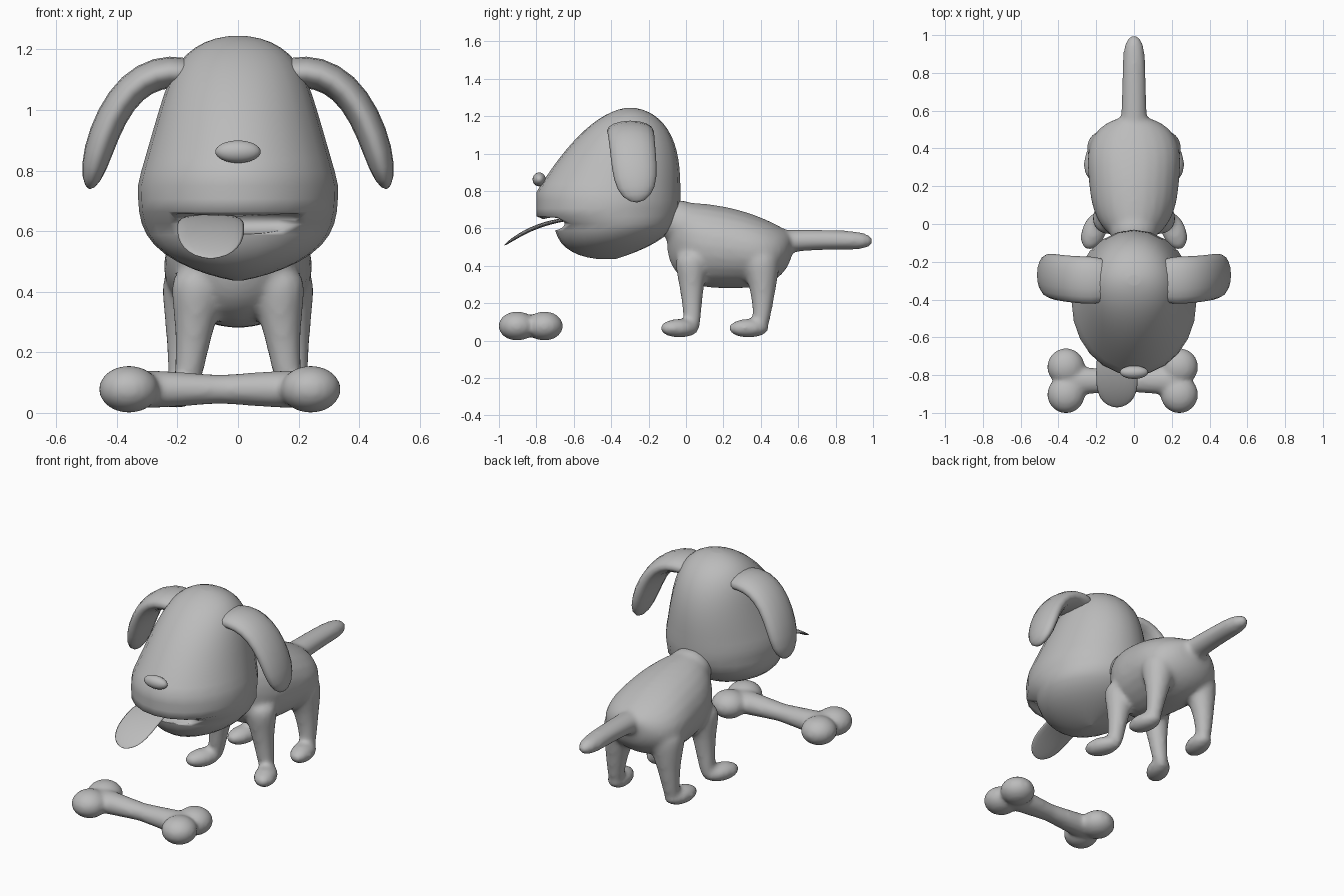
import bpy, bmesh, math
from mathutils import Vector, Matrix

cube = bpy.data.objects.get("Cube")
if cube:
    bpy.data.objects.remove(cube)

GREY = (.5, .5, .5, 1)
mat = bpy.data.materials.new("plain grey")
mat.use_nodes = True
mat.diffuse_color = GREY
mat.node_tree.nodes["Principled BSDF"].inputs["Base Color"].default_value = GREY


def finish(name, bm):
    """Turn a bmesh into a named, smooth, grey object."""
    bmesh.ops.recalc_face_normals(bm, faces=bm.faces[:])
    for face in bm.faces:
        face.smooth = True
    mesh = bpy.data.meshes.new(name)
    bm.to_mesh(mesh)
    bm.free()
    mesh.materials.append(mat)
    ob = bpy.data.objects.new(name, mesh)
    bpy.context.collection.objects.link(ob)
    return ob


def skin(bm, rings):
    """Bridge closed rings of points and cap both ends."""
    loops = [[bm.verts.new(point) for point in ring] for ring in rings]
    for low, high in zip(loops, loops[1:]):
        for i in range(len(low)):
            bm.faces.new((low[i - 1], low[i], high[i], high[i - 1]))
    bm.faces.new(loops[0])
    bm.faces.new(loops[-1])


def eased(steps):
    """Parameters from zero to one, denser toward both ends."""
    return [(1 - math.cos(math.pi * k / steps)) / 2 for k in range(steps + 1)]


def around(count):
    """Cosine and sine pairs of evenly spaced directions."""
    angles = [math.tau * k / count for k in range(count)]
    return [(math.cos(a), math.sin(a)) for a in angles]


def rounded(t, blunt):
    """Scale that is full in the middle and closes at both ends."""
    return math.sqrt(max(.005, 1 - abs(2 * t - 1) ** blunt))


def limb(bm, start, bend, end, root, tip, flat=1, side=(1, 0, 0), blunt=6):
    """Round-ended tapering limb along a curve; flat scales its thickness."""
    start, bend, end, side = map(Vector, (start, bend, end, side))
    rings = []
    for t in eased(16):
        centre = start.lerp(bend, t).lerp(bend.lerp(end, t), t)
        along = (bend - start).lerp(end - bend, t).normalized()
        depth = along.cross(side).normalized()
        width = depth.cross(along)
        radius = rounded(t, blunt) * (tip + (root - tip) * (1 - t) ** 2)
        rings.append([centre + radius * (width * c + depth * s * flat) for c, s in around(16)])
    skin(bm, rings)


def ball(bm, centre, radii, yaw=0):
    matrix = Matrix.Translation(centre) @ Matrix.Rotation(yaw, 4, 'Z') @ Matrix.Diagonal((*radii, 1))
    bmesh.ops.create_uvsphere(bm, u_segments=24, v_segments=16, radius=1, matrix=matrix)


def fuse(ob, voxel):
    """Melt overlapping solids into one soft skin."""
    remesh = ob.modifiers.new("fuse", 'REMESH')
    remesh.mode = 'VOXEL'
    remesh.voxel_size = voxel
    remesh.use_smooth_shade = True
    soften = ob.modifiers.new("soften", 'SMOOTH')
    soften.factor = .5
    soften.iterations = 9


# Head: level rings, widest at the cheeks, with separate rules for crown and jaw
CHIN, CHEEK, CROWN = .435, .76, 1.245
rings = []
for t in eased(28):
    z = CHIN + (CROWN - CHIN) * min(max(t, .002), .998)
    if z > CHEEK:
        u = (z - CHEEK) / (CROWN - CHEEK)
        wide = (.33 - .14 * u) * math.sqrt(1 - u ** 8)
        front = -.3 - .52 * (1 - u) ** .55
        back = -.3 + .27 * math.sqrt(1 - u ** 3)
    else:
        u = (CHEEK - z) / (CHEEK - CHIN)
        wide = .33 * (1 - u ** 3.5) ** .8
        muzzle = .37 if z > .64 else .28
        front = -.43 - muzzle * math.sqrt(1 - u ** 4)
        back = -.03 - .35 * u ** 3
    middle = (front + back) / 2
    reach = (back - front) / 2
    rings.append([(wide * c, middle + reach * s, z) for c, s in around(24)])
bm = bmesh.new()
skin(bm, rings)
head = finish("head", bm)

# Mouth opening under the muzzle
bm = bmesh.new()
ball(bm, (0, -.7, .63), (.27, .07, .04))
cutter = finish("mouth_cutter", bm)
cutter.hide_render = True
cutter.hide_viewport = True
cut = head.modifiers.new("mouth", 'BOOLEAN')
cut.object = cutter
cut.operation = 'DIFFERENCE'

# Nose
bm = bmesh.new()
ball(bm, (0, -.785, .862), (.075, .035, .037))
finish("nose", bm)

# Tongue hanging out to one side
bm = bmesh.new()
limb(bm, (-.09, -.6, .65), (-.09, -.8, .64), (-.09, -.97, .51), .11, .11, flat=.1, blunt=3)
finish("tongue", bm)

# Floppy ears
for name, s in (("left_ear", 1), ("right_ear", -1)):
    bm = bmesh.new()
    limb(bm, (s * .1, -.3, 1.1), (s * .4, -.3, 1.22), (s * .49, -.26, .74),
         .13, .12, flat=.42, side=(0, 1, 0))
    finish(name, bm)

# Body: one barrel, level along the back and widest at the hips
bm = bmesh.new()
rings = []
for t in eased(24):
    swell = rounded(t, 3)
    wide = (.21 + .06 * t) * swell
    top = .74 - .17 * t ** 2.5
    belly = .5 - .22 * swell
    middle = (top + belly) / 2
    reach = (top - belly) / 2
    rings.append([(wide * c, -.1 + .67 * t, middle + reach * s) for c, s in around(24)])
skin(bm, rings)

# Neck, tail, legs and paws melted into the barrel
ball(bm, (0, -.03, .63), (.13, .11, .12))
limb(bm, (0, .4, .52), (0, .7, .55), (0, 1, .53), .08, .06, flat=.85)
for s in (1, -1):
    limb(bm, (s * .13, .03, .48), (s * .14, .03, .25), (s * .18, .035, .03), .11, .045)
    limb(bm, (s * .14, .39, .48), (s * .18, .43, .25), (s * .19, .39, .03), .13, .045)
    for x, y, yaw in ((.21, -.035, .4), (.2, .335, .2)):
        ball(bm, (s * x, y, .066), (.065, .11, .05), s * yaw)
fuse(finish("body", bm), .014)

# Bone lying in front: flared halves of a shaft with two knobs at each end
bm = bmesh.new()
middle = Vector((-.06, -.83, .078))
for s in (1, -1):
    out = Vector((s, 0, 0))
    limb(bm, middle + out * .36, middle, middle - out * .2, .09, .05, side=(0, 1, 0), flat=.85)
    for fork in (1, -1):
        ball(bm, middle + out * .3 + Vector((0, fork * .073, 0)), (.1, .1, .078))
fuse(finish("bone", bm), .012)
